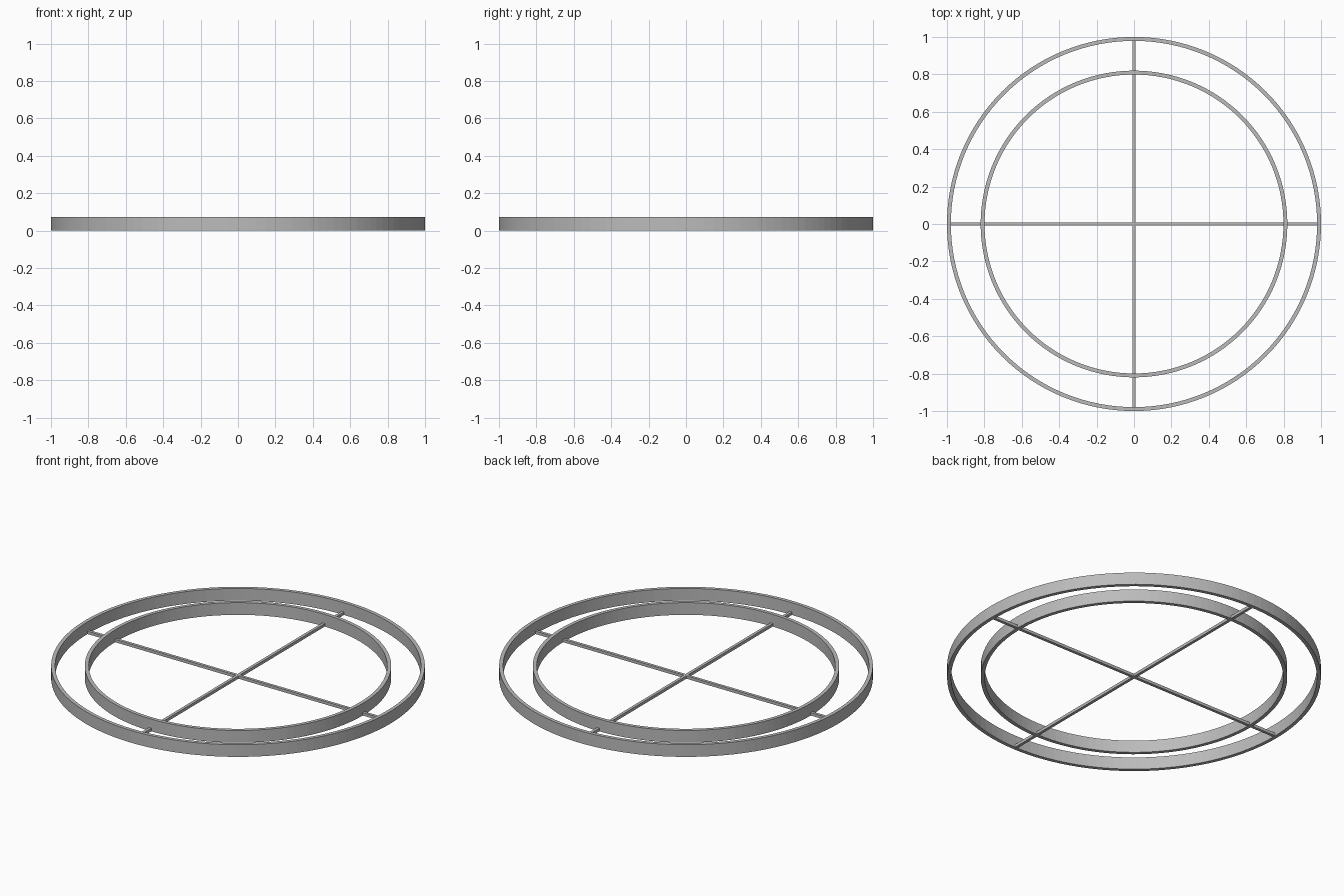
import bpy
import bmesh
from math import radians
from mathutils import Matrix

HEIGHT = 0.072
ROD = 0.017

cube = bpy.data.objects.get("Cube")
if cube:
    bpy.data.objects.remove(cube, do_unlink=True)

# Single grey material
grey = bpy.data.materials.new("satin_grey")
grey.use_nodes = True
color = (0.5, 0.5, 0.5, 1)
grey.diffuse_color = color
grey.node_tree.nodes["Principled BSDF"].inputs["Base Color"].default_value = color


def add_object(name, bm):
    bmesh.ops.recalc_face_normals(bm, faces=bm.faces)
    mesh = bpy.data.meshes.new(name)
    bm.to_mesh(mesh)
    bm.free()
    mesh.materials.append(grey)
    obj = bpy.data.objects.new(name, mesh)
    bpy.context.collection.objects.link(obj)
    return obj


def hoop(name, outer, inner):
    """Flat-edged band made by spinning a rectangular section."""
    bm = bmesh.new()
    section = [(inner, 0, 0), (outer, 0, 0), (outer, 0, HEIGHT), (inner, 0, HEIGHT)]
    face = bm.faces.new([bm.verts.new(p) for p in section])
    bmesh.ops.spin(bm, geom=[face] + face.edges[:] + face.verts[:], cent=(0, 0, 0),
                   axis=(0, 0, 1), angle=radians(360), steps=128, use_merge=True)
    # Remove any leftover section face inside the band
    inside = [f for f in bm.faces if all(abs(v.co.y) < 1e-4 for v in f.verts)]
    bmesh.ops.delete(bm, geom=inside, context='FACES_ONLY')
    bmesh.ops.remove_doubles(bm, verts=bm.verts, dist=1e-5)
    obj = add_object(name, bm)
    bpy.ops.object.select_all(action='DESELECT')
    obj.select_set(True)
    bpy.context.view_layer.objects.active = obj
    bpy.ops.object.shade_smooth_by_angle(angle=radians(30))


def rod(name, angle):
    """Square bar across the full width, flush with the bottom."""
    bm = bmesh.new()
    bmesh.ops.create_cube(bm, size=1, matrix=Matrix.Rotation(angle, 4, 'Z')
                          @ Matrix.Translation((0, 0, ROD / 2 + 0.001))
                          @ Matrix.Diagonal((1.97, ROD, ROD, 1)))
    add_object(name, bm)


# Two concentric bands
hoop("outer_ring", 1.0, 0.979)
hoop("inner_ring", 0.82, 0.799)

# Crossed support bars
rod("cross_rod_side_to_side", 0)
rod("cross_rod_front_to_back", radians(90))
